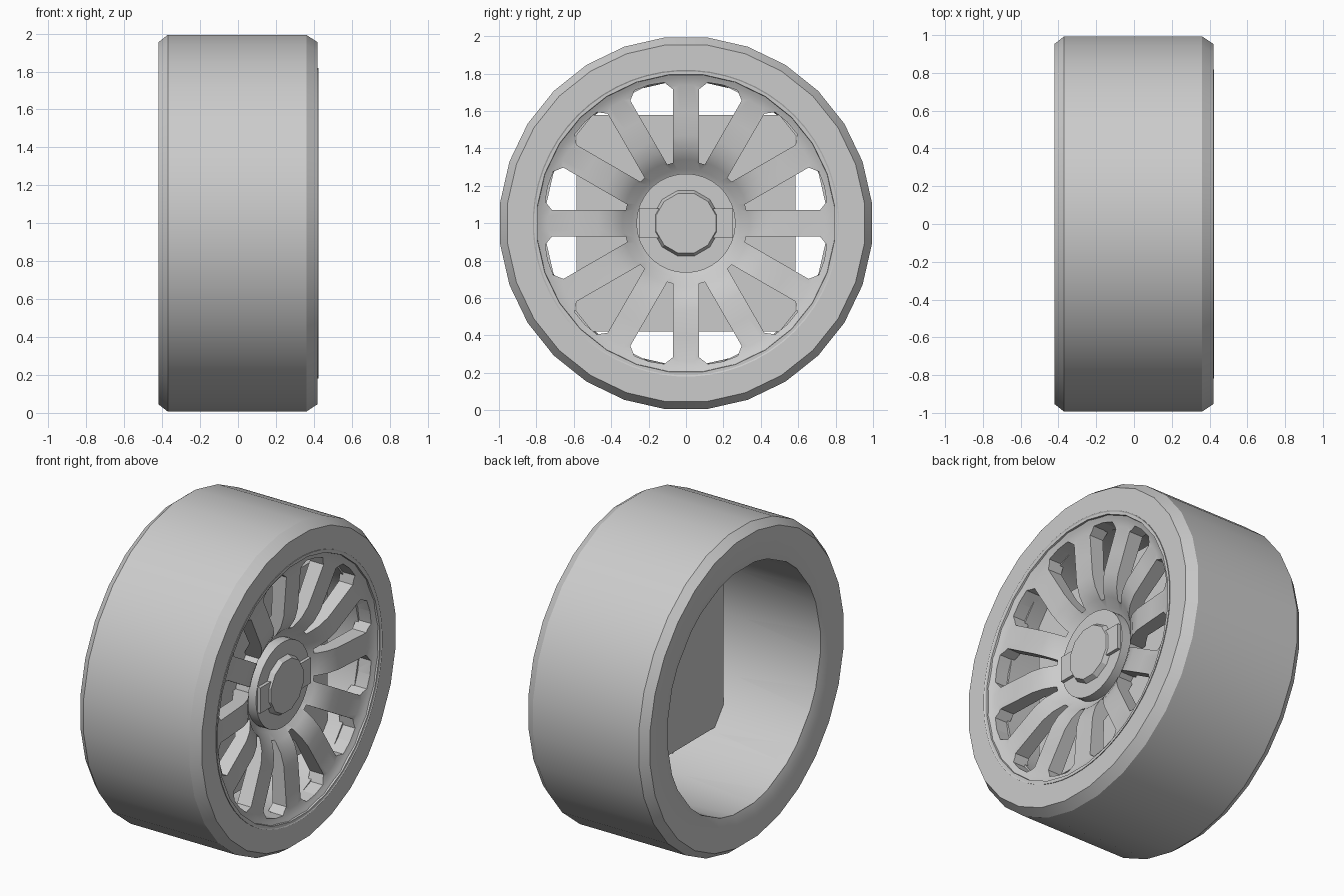
import bpy, bmesh, math
from mathutils import Matrix

if "Cube" in bpy.data.objects:
    bpy.data.objects.remove(bpy.data.objects["Cube"])

grey = bpy.data.materials.new("neutral_grey")
grey.use_nodes = True
grey.diffuse_color = (0.6, 0.6, 0.6, 1)
grey.node_tree.nodes["Principled BSDF"].inputs["Base Color"].default_value = grey.diffuse_color
AXLE = 1.0  # height of the wheel axis


def add_object(name, bm):
    bmesh.ops.recalc_face_normals(bm, faces=bm.faces)
    mesh = bpy.data.meshes.new(name)
    bm.to_mesh(mesh)
    bm.free()
    mesh.materials.append(grey)
    obj = bpy.data.objects.new(name, mesh)
    obj.location.z = AXLE
    bpy.context.collection.objects.link(obj)
    return obj


def smooth(obj, angle):
    bpy.ops.object.select_all(action='DESELECT')
    obj.select_set(True)
    bpy.context.view_layer.objects.active = obj
    bpy.ops.object.shade_smooth_by_angle(angle=math.radians(angle))


def lathe(name, profile, sides, closed=True, caps=False, angle=30):
    """Turn an (x, radius) profile around the x axis."""
    bm = bmesh.new()
    rings = []
    for x, r in profile:
        turns = [2 * math.pi * (i + 0.5) / sides for i in range(sides)]
        rings.append([bm.verts.new((x, r * math.sin(t), r * math.cos(t))) for t in turns])
    pairs = list(zip(rings, rings[1:])) + ([(rings[-1], rings[0])] if closed else [])
    for a, b in pairs:
        for i in range(sides):
            j = (i + 1) % sides
            bm.faces.new((a[i], a[j], b[j], b[i]))
    if caps:
        bm.faces.new(rings[0])
        bm.faces.new(rings[-1])
    obj = add_object(name, bm)
    smooth(obj, angle)
    return obj


def box(name, centre, size):
    bm = bmesh.new()
    bmesh.ops.create_cube(bm, size=1, matrix=Matrix.Translation(centre) @ Matrix.Diagonal((*size, 1)))
    return add_object(name, bm)


# Tyre with chamfered shoulders
lathe("tyre", [(-0.4, 0.76), (-0.42, 0.82), (-0.42, 0.96), (-0.37, 1), (0.36, 1),
               (0.42, 0.96), (0.42, 0.8), (0.3, 0.78)], 28)

# Coarse rim barrel
lathe("rim_barrel", [(-0.4, 0.77), (0.31, 0.77), (0.31, 0.8), (-0.4, 0.8)], 14)

# Dished rim face that becomes the spokes
face = lathe("spoked_rim_face", [(0.424, 0.82), (0.4, 0.78), (0.385, 0.74), (0.375, 0.6), (0.365, 0.47),
                                 (0.345, 0.4), (0.31, 0.34), (0.26, 0.29), (0.24, 0.25),
                                 (0.17, 0.25), (0.2, 0.34), (0.28, 0.46), (0.29, 0.79), (0.41, 0.82)], 60)

# Twelve windows cut between the spokes
SPOKES = 12
HALF = math.pi / SPOKES
GAP = 0.07  # half width of a spoke


def edge_point(r):
    """Point at radius r on the spoke edge, relative to the window centre line."""
    a = HALF - math.asin(GAP / r)
    return r * math.cos(a), r * math.sin(a)


bm = bmesh.new()
u_in, v_in = edge_point(0.33)
u_out, v_out = edge_point(0.72)
outline = [(u_in, v_in), (u_out, v_out), (0.757, v_out - 0.035), (0.765, 0)]
outline += [(u, -v) for u, v in reversed(outline[:-1])]
for k in range(SPOKES):
    turn = Matrix.Rotation(2 * HALF * (k + 0.5), 4, 'X')
    ends = []
    for x in (0.1, 0.6):
        ends.append([bm.verts.new(turn @ Matrix.Translation((x, v, u)).translation) for u, v in outline])
    n = len(outline)
    bm.faces.new(ends[0])
    bm.faces.new(ends[1])
    for i in range(n):
        j = (i + 1) % n
        bm.faces.new((ends[0][i], ends[0][j], ends[1][j], ends[1][i]))
cutter = add_object("window_cutter", bm)
cutter.hide_render = True

cut = face.modifiers.new("windows", 'BOOLEAN')
cut.operation = 'DIFFERENCE'
cut.solver = 'EXACT'
cut.object = cutter
bpy.context.view_layer.update()
result = bpy.data.meshes.new_from_object(face.evaluated_get(bpy.context.evaluated_depsgraph_get()))
face.modifiers.clear()
face.data = result
bpy.data.objects.remove(cutter)
smooth(face, 30)

# Hub, cross bar and faceted cap
lathe("hub", [(0.16, 0.265), (0.31, 0.265)], 40, closed=False, caps=True)
box("hub_cross_bar", (0.315, 0, 0), (0.03, 0.5, 0.16))
lathe("hub_cap", [(0.3, 0.185), (0.34, 0.165)], 12, closed=False, caps=True, angle=20)

# Square backing plate behind the spokes
box("backing_plate", (0.18, 0, 0), (0.06, 1.17, 1.16))
